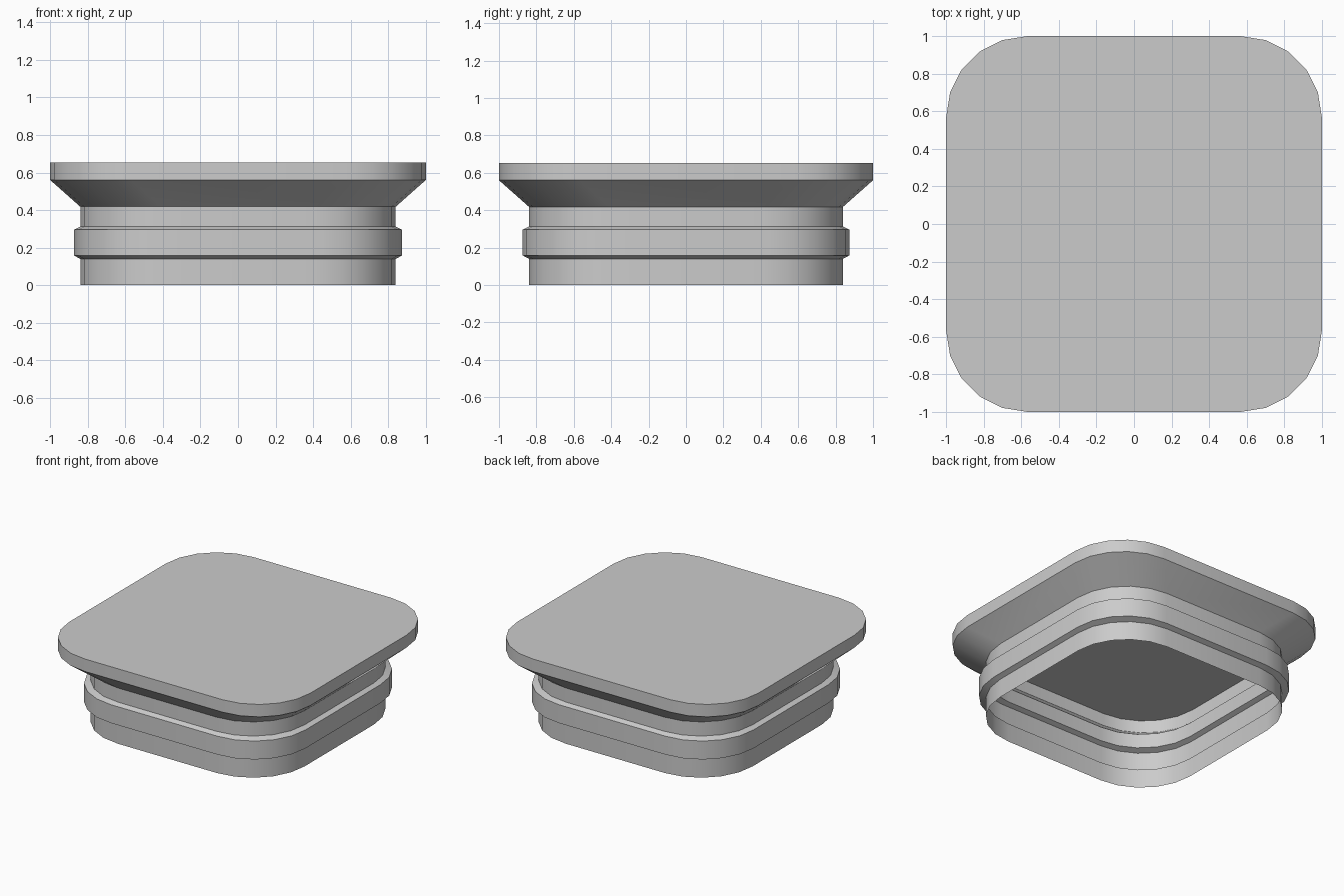
import bpy, bmesh, math

if "Cube" in bpy.data.objects:
    bpy.data.objects.remove(bpy.data.objects["Cube"])

RADIUS = 0.43   # corner radius, constant at every level
SEGS = 5        # sides per rounded corner

# Profile from open bottom rim to top: (half width, height)
PROFILE = [(0.84, 0.0), (0.84, 0.14), (0.873, 0.158), (0.873, 0.296),
           (0.84, 0.312), (0.84, 0.418), (1.0, 0.56), (1.0, 0.653)]


def rounded_square(half, z):
    c = half - RADIUS
    pts = []
    for k, (sx, sy) in enumerate([(1, 1), (-1, 1), (-1, -1), (1, -1)]):
        for i in range(SEGS + 1):
            a = math.pi / 2 * (k + i / SEGS)
            pts.append((sx * c + RADIUS * math.cos(a),
                        sy * c + RADIUS * math.sin(a), z))
    return pts


# Hollow thin-walled cap, open underneath
bm = bmesh.new()
rings = [[bm.verts.new(p) for p in rounded_square(h, z)] for h, z in PROFILE]
for low, high in zip(rings, rings[1:]):
    n = len(low)
    for i in range(n):
        j = (i + 1) % n
        bm.faces.new((low[i], low[j], high[j], high[i]))
bm.faces.new(rings[-1])  # flat top

mesh = bpy.data.meshes.new("square_cap")
bm.to_mesh(mesh)
bm.free()
cap = bpy.data.objects.new("square_cap", mesh)
bpy.context.collection.objects.link(cap)

# Smooth corners, crisp profile edges
bpy.context.view_layer.objects.active = cap
cap.select_set(True)
bpy.ops.object.shade_smooth_by_angle(angle=math.radians(22))
